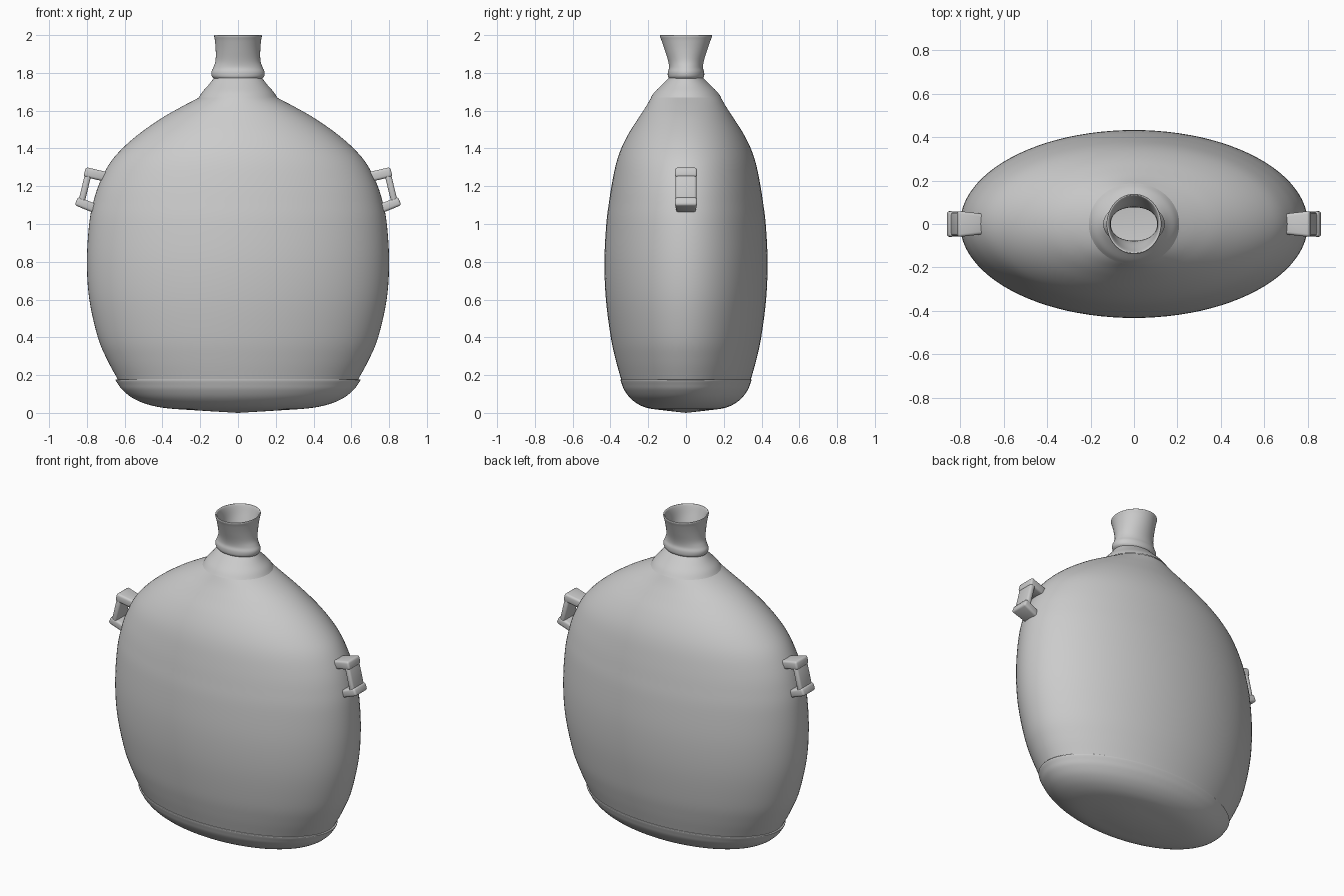
import bpy, bmesh, math
from mathutils import Vector, Matrix

if "Cube" in bpy.data.objects:
    bpy.data.objects.remove(bpy.data.objects["Cube"])

SEG = 96


def smooth_profile(pts, sub=5):
    """Catmull-Rom through (z, rx, ry) points."""
    v = [Vector(p) for p in pts]
    v = [v[0] * 2 - v[1]] + v + [v[-1] * 2 - v[-2]]
    out = []
    for i in range(1, len(v) - 2):
        a, b, c, d = v[i - 1:i + 3]
        for k in range(sub):
            t = k / sub
            out.append(0.5 * (2 * b + (c - a) * t + (2 * a - 5 * b + 4 * c - d) * t * t
                              + (3 * b - a - 3 * c + d) * t ** 3))
    return out + [v[-2]]


def finish(bm, name, angle=40):
    bmesh.ops.recalc_face_normals(bm, faces=bm.faces)
    me = bpy.data.meshes.new(name)
    bm.to_mesh(me)
    bm.free()
    ob = bpy.data.objects.new(name, me)
    bpy.context.collection.objects.link(ob)
    bpy.ops.object.select_all(action='DESELECT')
    ob.select_set(True)
    bpy.context.view_layer.objects.active = ob
    bpy.ops.object.shade_smooth_by_angle(angle=math.radians(angle))
    return ob


def loft(name, pts, tip=None):
    """Skin of elliptical rings, optionally closed to a point at the bottom."""
    bm = bmesh.new()
    rings = []
    for z, rx, ry in smooth_profile(pts):
        rings.append([bm.verts.new((rx * math.cos(a), ry * math.sin(a), z))
                      for a in (2 * math.pi * i / SEG for i in range(SEG))])
    for r, s in zip(rings, rings[1:]):
        for i in range(SEG):
            j = (i + 1) % SEG
            bm.faces.new((r[i], r[j], s[j], s[i]))
    if tip is not None:
        c = bm.verts.new((0, 0, tip))
        for i in range(SEG):
            bm.faces.new((rings[0][(i + 1) % SEG], rings[0][i], c))
    return finish(bm, name)


# Flattened oval body
loft("body", [(0.175, 0.635, 0.343), (0.28, 0.692, 0.372), (0.4, 0.742, 0.398),
              (0.6, 0.787, 0.424), (0.8, 0.8, 0.432), (1.0, 0.788, 0.422),
              (1.12, 0.765, 0.407), (1.22, 0.732, 0.391), (1.32, 0.68, 0.37),
              (1.4, 0.612, 0.343), (1.48, 0.52, 0.303), (1.56, 0.405, 0.252),
              (1.62, 0.3, 0.213), (1.67, 0.205, 0.184)])

# Rounded base, slightly wider than the body at the seam
loft("base", [(0.012, 0.2, 0.107), (0.025, 0.38, 0.2), (0.047, 0.485, 0.255),
              (0.08, 0.56, 0.297), (0.12, 0.61, 0.326), (0.15, 0.633, 0.339),
              (0.175, 0.648, 0.347), (0.178, 0.632, 0.34)], tip=0.0)

# Shoulder cone below the neck
loft("shoulder", [(1.67, 0.208, 0.187), (1.70, 0.188, 0.165),
                  (1.735, 0.157, 0.13), (1.772, 0.128, 0.092)])

# Neck with collar, flared spout and rolled lip
loft("neck", [(1.77, 0.128, 0.09), (1.783, 0.139, 0.096), (1.805, 0.141, 0.096),
              (1.83, 0.13, 0.09), (1.865, 0.119, 0.095), (1.92, 0.118, 0.112),
              (1.97, 0.122, 0.129), (1.993, 0.126, 0.138), (2.0, 0.123, 0.135),
              (1.993, 0.115, 0.128), (1.95, 0.108, 0.113), (1.87, 0.107, 0.085),
              (1.81, 0.115, 0.077), (1.77, 0.122, 0.08)])


def bar(bm, p, q, thick, w0, w1):
    """Rectangular bar in the xz plane from p to q, width w0 to w1."""
    p, q = Vector((p[0], 0, p[1])), Vector((q[0], 0, q[1]))
    d = (q - p).normalized()
    n = Vector((-d.z, 0, d.x)) * thick / 2
    ends = []
    for c, w in ((p, w0), (q, w1)):
        y = Vector((0, w / 2, 0))
        ends.append([bm.verts.new(c + s) for s in (n + y, n - y, -n - y, -n + y)])
    a, b = ends
    faces = [bm.faces.new(a), bm.faces.new(b[::-1])]
    faces += [bm.faces.new((a[i], b[i], b[(i + 1) % 4], a[(i + 1) % 4])) for i in range(4)]
    return faces


# Strap lugs on both sides: upper arm, post, lower arm
for side, sx in (("right", 1), ("left", -1)):
    bm = bmesh.new()
    bar(bm, (0.68, 1.245), (0.812, 1.276), 0.052, 0.09, 0.12)
    bar(bm, (0.79, 1.275), (0.829, 1.115), 0.034, 0.112, 0.112)
    bar(bm, (0.74, 1.075), (0.856, 1.122), 0.048, 0.10, 0.12)
    bmesh.ops.recalc_face_normals(bm, faces=bm.faces)
    bmesh.ops.bevel(bm, geom=bm.edges[:], offset=0.013, segments=3,
                    profile=0.5, affect='EDGES')
    bmesh.ops.transform(bm, matrix=Matrix.Diagonal((sx, 1, 1, 1)), verts=bm.verts)
    finish(bm, side + "_strap_lug", 50)
